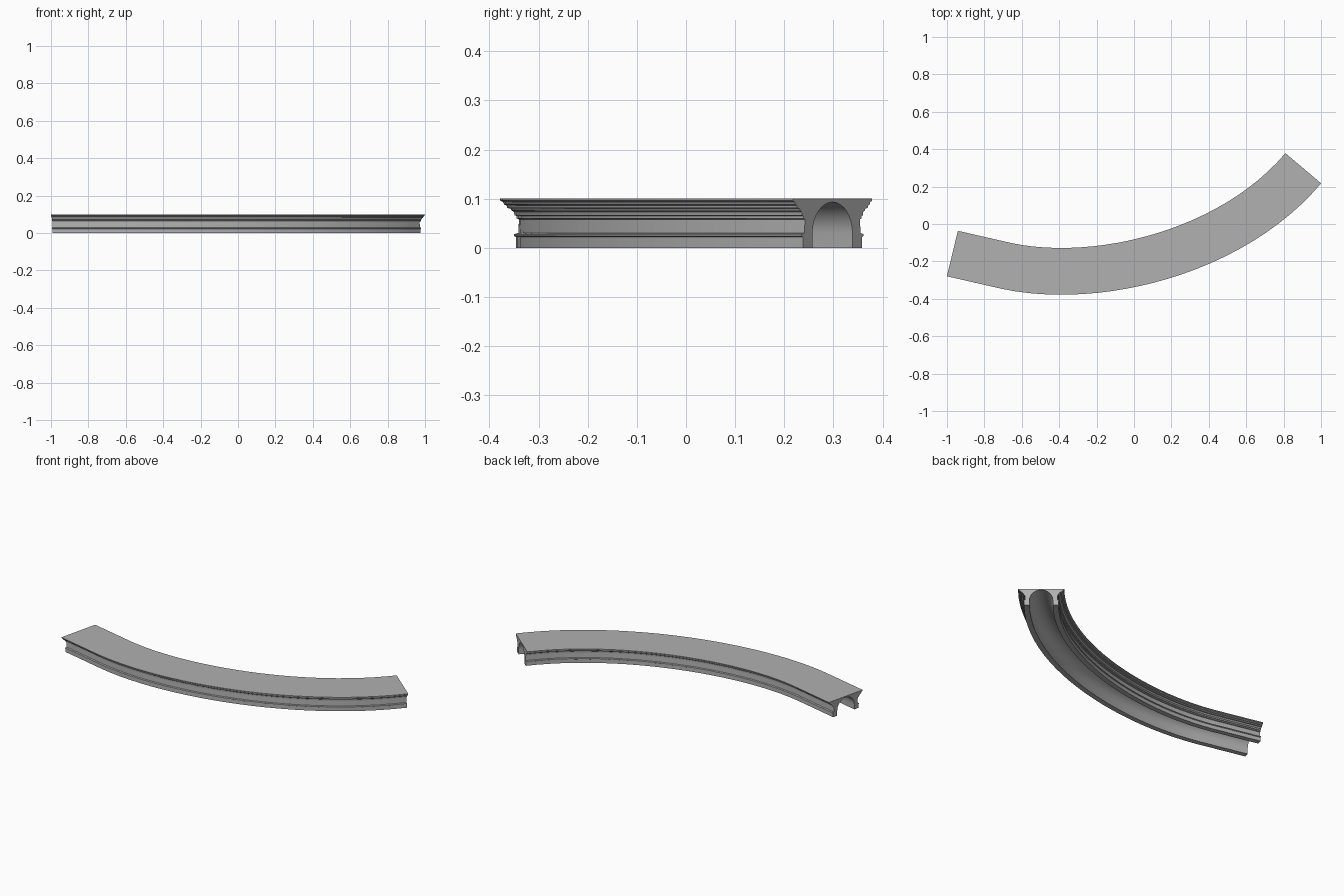
import bpy, bmesh, math
from mathutils import Vector
from mathutils.geometry import interpolate_bezier

if "Cube" in bpy.data.objects:
    bpy.data.objects.remove(bpy.data.objects["Cube"])

# Plan centreline: straight run at the left, then a tightening curve
start = Vector((-0.971, -0.158, 0))
bend = Vector((-0.68, -0.2245, 0))
end = Vector((0.905, 0.298, 0))
path = [start] + list(interpolate_bezier(
    bend, Vector((-0.19, -0.328, 0)), Vector((0.526, -0.151, 0)), end, 25))

# Moulded side: (distance from centreline, height), bottom to top
side = [(0.063, 0), (0.093, 0), (0.093, 0.022), (0.097, 0.024), (0.097, 0.028),
        (0.088, 0.030), (0.087, 0.058), (0.092, 0.060), (0.092, 0.065),
        (0.096, 0.066), (0.097, 0.073), (0.102, 0.076), (0.104, 0.080),
        (0.111, 0.081), (0.112, 0.086), (0.117, 0.088), (0.119, 0.093),
        (0.125, 0.096), (0.125, 0.100)]

# Arched hollow on the underside
arch = [(-0.063 * math.cos(math.pi * i / 16), 0.030 + 0.063 * math.sin(math.pi * i / 16))
        for i in range(17)]
profile = side + [(-s, z) for s, z in reversed(side)] + arch


def heading(degrees):
    return Vector((math.cos(math.radians(degrees)), math.sin(math.radians(degrees)), 0))


# Sweep the section along the path
bm = bmesh.new()
rings = []
for i, p in enumerate(path):
    if i == 0:
        t = heading(-13.6)
    elif i == len(path) - 1:
        t = heading(49.8)
    else:
        t = ((p - path[i - 1]).normalized() + (path[i + 1] - p).normalized()).normalized()
    n = Vector((-t.y, t.x, 0))
    rings.append([bm.verts.new(p + n * s + Vector((0, 0, z))) for s, z in profile])

count = len(profile)
for a, b in zip(rings, rings[1:]):
    for j in range(count):
        k = (j + 1) % count
        bm.faces.new((a[j], a[k], b[k], b[j]))

# End caps around the arch
caps = [bm.faces.new(list(reversed(rings[0]))), bm.faces.new(rings[-1])]
bm.normal_update()
bmesh.ops.triangulate(bm, faces=caps, ngon_method='EAR_CLIP')
bmesh.ops.recalc_face_normals(bm, faces=bm.faces)

mesh = bpy.data.meshes.new("curved_cornice")
bm.to_mesh(mesh)
bm.free()
obj = bpy.data.objects.new("curved_cornice", mesh)
bpy.context.collection.objects.link(obj)

# Dark grey stone
stone = bpy.data.materials.new("dark_stone")
stone.diffuse_color = (0.44, 0.44, 0.44, 1)
stone.use_nodes = True
stone.node_tree.nodes["Principled BSDF"].inputs["Base Color"].default_value = stone.diffuse_color
mesh.materials.append(stone)

bpy.context.view_layer.objects.active = obj
obj.select_set(True)
bpy.ops.object.shade_smooth_by_angle(angle=math.radians(25))
